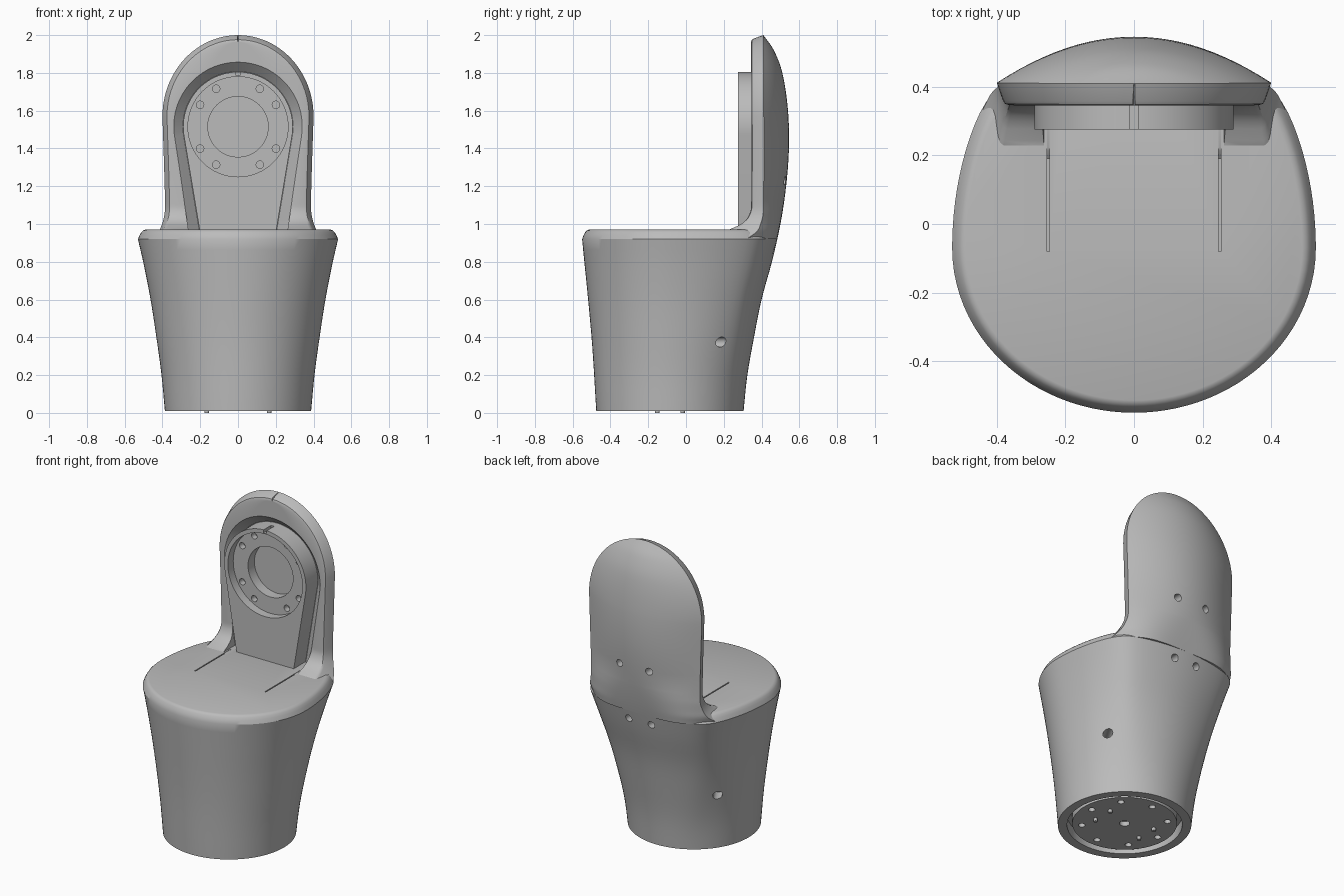
import bpy, bmesh, math
from mathutils import Vector, Matrix

cube = bpy.data.objects.get("Cube")
if cube:
    bpy.data.objects.remove(cube, do_unlink=True)

grey = bpy.data.materials.new("plain_grey")
grey.use_nodes = True
grey.diffuse_color = (0.5, 0.5, 0.5, 1)
grey.node_tree.nodes["Principled BSDF"].inputs["Base Color"].default_value = (0.5, 0.5, 0.5, 1)


def lerp(a, b, t):
    return a + (b - a) * t


def curve(points, z):
    """Smooth interpolation through (z, value) pairs."""
    z = min(max(z, points[0][0]), points[-1][0])
    i = next(k for k in range(len(points) - 1) if z <= points[k + 1][0])

    def slope(k):
        a, b = points[max(k - 1, 0)], points[min(k + 1, len(points) - 1)]
        return (b[1] - a[1]) / (b[0] - a[0])
    (z0, v0), (z1, v1) = points[i], points[i + 1]
    h = z1 - z0
    t = (z - z0) / h
    return (v0 * (1 + 2 * t) * (1 - t) ** 2 + v1 * t * t * (3 - 2 * t)
            + h * (slope(i) * t * (1 - t) ** 2 - slope(i + 1) * t * t * (1 - t)))


def finish(name, bm):
    bmesh.ops.remove_doubles(bm, verts=bm.verts, dist=1e-5)
    bmesh.ops.recalc_face_normals(bm, faces=bm.faces)
    mesh = bpy.data.meshes.new(name)
    bm.to_mesh(mesh)
    bm.free()
    mesh.materials.append(grey)
    ob = bpy.data.objects.new(name, mesh)
    bpy.context.collection.objects.link(ob)
    return ob


def loft(name, rings):
    bm = bmesh.new()
    loops = [[bm.verts.new(p) for p in ring] for ring in rings]
    n = len(loops[0])
    for a, b in zip(loops, loops[1:]):
        for i in range(n):
            j = (i + 1) % n
            bm.faces.new((a[i], a[j], b[j], b[i]))
    bm.faces.new(loops[0])
    bm.faces.new(loops[-1])
    return finish(name, bm)


def cylinder(name, centre, axis, radius, depth, sides=24):
    bm = bmesh.new()
    turn = Vector((0, 0, 1)).rotation_difference(Vector(axis)).to_matrix().to_4x4()
    bmesh.ops.create_cone(bm, cap_ends=True, segments=sides, radius1=radius, radius2=radius,
                          depth=depth, matrix=Matrix.Translation(centre) @ turn)
    return finish(name, bm)


def box(name, centre, size):
    bm = bmesh.new()
    bmesh.ops.create_cube(bm, size=1, matrix=Matrix.Translation(centre) @ Matrix.Diagonal((*size, 1)))
    return finish(name, bm)


def cut(ob, cutters):
    """Subtract each cutter, then drop it."""
    for c in cutters:
        mod = ob.modifiers.new("cut", 'BOOLEAN')
        mod.operation, mod.solver, mod.object = 'DIFFERENCE', 'EXACT', c
        c.hide_render = True
    bpy.context.view_layer.update()
    done = bpy.data.meshes.new_from_object(ob.evaluated_get(bpy.context.evaluated_depsgraph_get()))
    ob.modifiers.clear()
    ob.data = done
    for c in cutters:
        bpy.data.objects.remove(c, do_unlink=True)


def smooth(ob, angle=30):
    bpy.ops.object.select_all(action='DESELECT')
    ob.select_set(True)
    bpy.context.view_layer.objects.active = ob
    bpy.ops.object.shade_smooth_by_angle(angle=math.radians(angle))


# Side silhouettes of the whole body
BACK = [(0.01, 0.305), (0.2, 0.325), (0.4, 0.36), (0.6, 0.4), (0.8, 0.455), (1, 0.5), (1.2, 0.53),
        (1.4, 0.545), (1.6, 0.54), (1.8, 0.51), (1.92, 0.465), (2, 0.41)]
HALF = [(0.01, 0.387), (0.2, 0.405), (0.4, 0.432), (0.6, 0.463), (0.8, 0.502), (0.92, 0.53)]
FRONT = [(0.01, -0.475), (0.4, -0.5), (0.92, -0.55)]
LIP = 0.92


def base_ring(z, shrink=1.0, lift=0.0, n=96):
    """Round at the floor, egg shaped with a flatter back at the lip."""
    t = z / LIP
    yc, a = lerp(-0.085, -0.07, t), curve(HALF, z)
    back, front, k = curve(BACK, z) - yc, yc - curve(FRONT, z), 0.45
    ring = []
    for i in range(n):
        c, s = math.cos(math.tau * i / n), math.sin(math.tau * i / n)
        if s <= 0:
            r = 1 / math.hypot(c / a, s / front)
        else:
            plain = 1 / math.hypot(c / a, s / back)
            side = 1 / math.hypot(c / a, s / lerp(0.39, 0.75, t))
            kc = k * c * c + 1e-6
            arc = (-s + math.sqrt(s * s + 4 * kc * back)) / (2 * kc)
            r = lerp(plain, (side ** -24 + arc ** -24) ** (-1 / 24), t)
        ring.append((shrink * r * c, yc + shrink * r * s, z + lift))
    return ring


# Base with rounded seat rim
rings = [base_ring(lerp(0.01, LIP, i / 16)) for i in range(17)]
rings += [base_ring(LIP, s, h) for s, h in ((0.982, 0.022), (0.965, 0.037), (0.948, 0.046), (0.925, 0.05))]
base = loft("base_and_seat", rings)
CY = -0.085
cutters = [cylinder("floor_recess", (0, CY, 0), (0, 0, 1), 0.335, 0.16, 64)]
for side in (-1, 1):
    cutters.append(box("seat_slot", (side * 0.25, 0.1, 0.97), (0.007, 0.36, 0.05)))
    cutters.append(cylinder("side_hole", (side * 0.345, 0.17, 0.375), (side * 0.5, 0.85, 0), 0.027, 0.16))
    cutters.append(cylinder("back_hole", (side * 0.08, 0.47, 0.86), (0, 1, 0), 0.023, 0.12))
cut(base, cutters)
smooth(base)

# Backrest: rows from the lip to the crown, each with a domed back and eased front edge
EDGE = [(0.92, 0.32), (0.96, 0.375), (1, 0.395), (1.07, 0.41), (2, 0.41)]
FACE = [(0.92, 0.16), (0.97, 0.225), (0.985, 0.265), (1.01, 0.305), (1.04, 0.33), (1.09, 0.345), (2, 0.345)]
WIDTH = [(0.92, 0.447), (0.96, 0.42), (1, 0.402), (1.06, 0.388), (1.15, 0.387), (1.57, 0.4)]
MID, RISE = 1.57, 0.43


def back_row(z, phi):
    def rim(off):
        if phi > 0:
            return (0.4 - off) * math.cos(phi), MID + (RISE - off) * math.sin(phi)
        return curve(WIDTH, z) - off, z
    w, zr = rim(0)
    edge, face = curve(EDGE, zr), curve(FACE, zr)
    power = lerp(4, 2, min((zr - LIP) / 0.25, 1))
    row = []
    for i in range(25):
        s = 1 - i / 12
        row.append((w * s, edge + (curve(BACK, zr) - edge) * (1 - abs(s) ** power), zr))
    left = [(rim(o)[0], lerp(face, edge, f), rim(o)[1])
            for o, f in ((0.018, 0.2), (0.024, 0.06), (0.035, 0))]
    row += [(-x, y, h) for x, y, h in left]
    x, y, h = left[-1]
    row += [(x * f, y, h) for f in (-0.5, 0, 0.5)]
    return row + left[::-1]


rows = [back_row(lerp(LIP, 1.12, i / 14), 0) for i in range(15)]
rows += [back_row(lerp(1.12, MID, i / 8), 0) for i in range(1, 9)]
rows += [back_row(0, math.radians(89.5) * i / 24) for i in range(1, 25)]
backrest = loft("backrest", rows)


def keyhole(radius, foot, y):
    pts = [(foot, y, 0.968)]
    for i in range(49):
        a = math.radians(lerp(-8, 188, i / 48))
        pts.append((radius * math.cos(a), y, 1.515 + radius * math.sin(a)))
    return pts + [(-foot, y, 0.968)]


# Sloped recess around the mounting plate, and screw holes behind
cutters = [loft("recess", [keyhole(0.342, 0.262, 0.05), keyhole(0.342, 0.262, 0.345), keyhole(0.292, 0.205, 0.395)])]
cutters += [cylinder("back_hole", (s * 0.105, 0.52, 1.23), (0, 1, 0), 0.023, 0.12) for s in (-1, 1)]
cut(backrest, cutters)
smooth(backrest)

# Mounting plate with round pocket, bolt holes and top notch
plate = loft("mounting_plate", [keyhole(0.29, 0.203, 0.275), keyhole(0.29, 0.203, 0.42)])
cutters = [cylinder("pocket", (0, 0.275, 1.515), (0, 1, 0), 0.265, 0.11, 64),
           cylinder("centre_pocket", (0, 0.3, 1.515), (0, 1, 0), 0.16, 0.2, 48),
           box("notch", (0, 0.3, 1.8), (0.022, 0.1, 0.03))]
for a in (30, 60, 120, 150, 210, 240, 300, 330):
    a = math.radians(a)
    cutters.append(cylinder("bolt_hole", (0.232 * math.cos(a), 0.33, 1.515 + 0.232 * math.sin(a)),
                            (0, 1, 0), 0.02, 0.08, 16))
cut(plate, cutters)
smooth(plate)

# Underside disc with bolt holes, hub and small feet
disc = cylinder("underside_disc", (0, CY, 0.05), (0, 0, 1), 0.305, 0.06, 64)
cutters = [cylinder("hub_hole", (0, CY, 0.02), (0, 0, 1), 0.03, 0.06)]
for i in range(8):
    a = math.tau * i / 8
    cutters.append(cylinder("disc_hole", (0.25 * math.cos(a), CY + 0.25 * math.sin(a), 0.02),
                            (0, 0, 1), 0.02, 0.06, 16))
cut(disc, cutters)
smooth(disc)
for i in range(4):
    a = math.radians((22, 158, 202, 338)[i])
    foot = cylinder(f"foot_{i + 1}", (0.178 * math.cos(a), CY + 0.178 * math.sin(a), 0.015),
                    (0, 0, 1), 0.012, 0.03, 16)
    smooth(foot)
